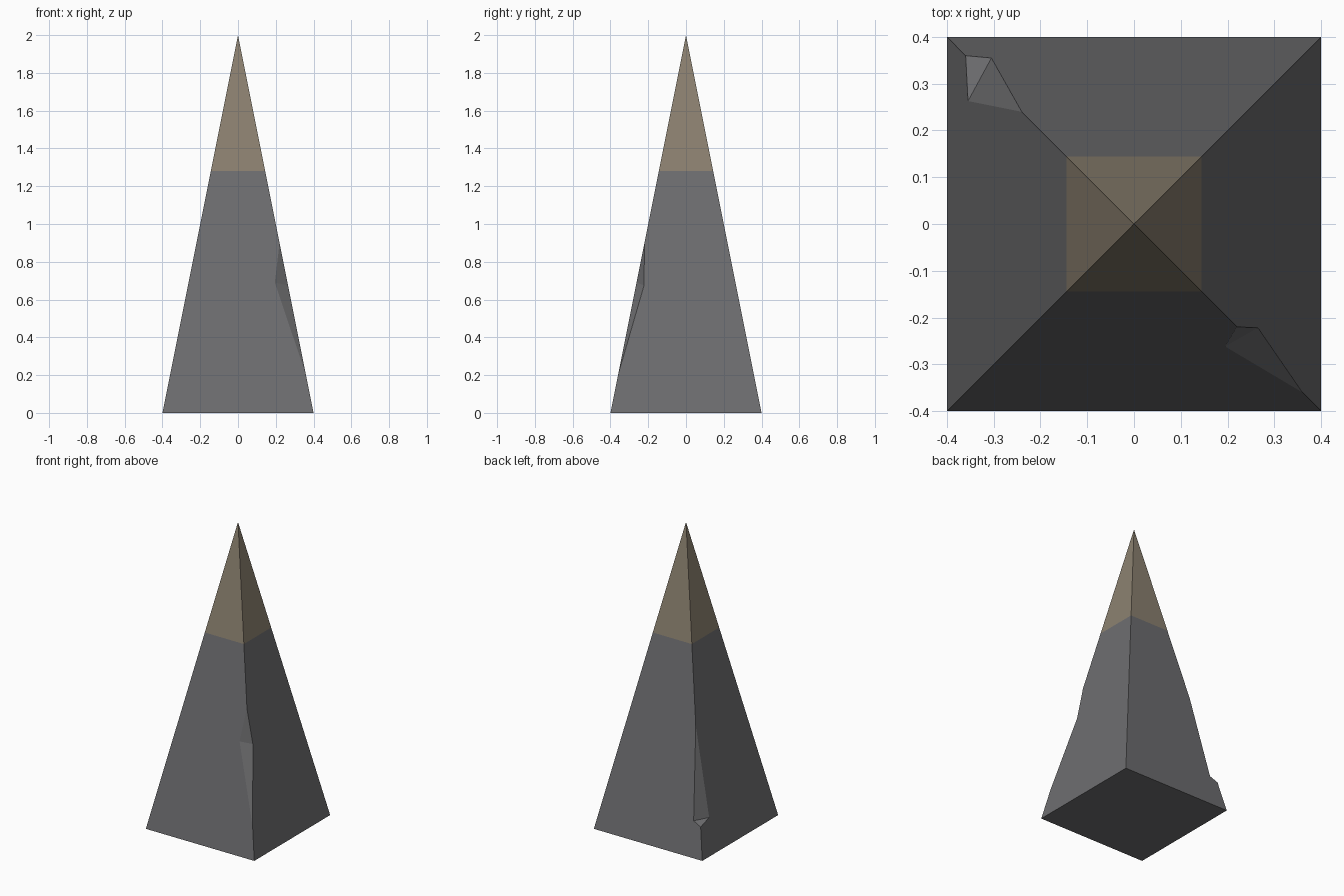
import bpy, bmesh

if "Cube" in bpy.data.objects:
    bpy.data.objects.remove(bpy.data.objects["Cube"])

def material(name, rgb):
    m = bpy.data.materials.new(name)
    m.diffuse_color = (*rgb, 1)
    m.use_nodes = True
    m.node_tree.nodes["Principled BSDF"].inputs["Base Color"].default_value = m.diffuse_color
    return m

stone = material("dark grey stone", (0.155, 0.155, 0.162))
cap = material("tan capstone", (0.26, 0.218, 0.16))

def build(name, points, faces, mat):
    bm = bmesh.new()
    v = {k: bm.verts.new(p) for k, p in points.items()}
    for f in faces:
        bm.faces.new([v[k] for k in f.split()])
    bmesh.ops.recalc_face_normals(bm, faces=bm.faces)
    mesh = bpy.data.meshes.new(name)
    bm.to_mesh(mesh)
    bm.free()
    mesh.materials.append(mat)
    ob = bpy.data.objects.new(name, mesh)
    bpy.context.collection.objects.link(ob)
    return ob

# Every point lies on a slope running from half width 0.4 to the apex at z = 2
def on_slope(x, y):
    return (x, y, 2 - 5 * max(abs(x), abs(y)))

JOIN = 0.144  # half width where the capstone starts
corners = {"fl": (-1, -1), "fr": (1, -1), "br": (1, 1), "bl": (-1, 1)}

# Obelisk body with two chipped edges
pts = {}
for k, (sx, sy) in corners.items():
    pts[k] = on_slope(sx * 0.4, sy * 0.4)
    pts[k + "_top"] = on_slope(sx * JOIN, sy * JOIN)
chips = {
    "a_low": (0.36, -0.36), "a_front": (0.195, -0.262),
    "a_right": (0.265, -0.222), "a_high": (0.22, -0.22),
    "b_low": (-0.36, 0.36), "b_left": (-0.355, 0.263),
    "b_back": (-0.305, 0.355), "b_high": (-0.24, 0.24),
}
pts.update({k: on_slope(*p) for k, p in chips.items()})
build("obelisk_body", pts, [
    "fl bl br fr",
    "fl fr a_low a_front a_high fr_top fl_top",    # front
    "fr br br_top fr_top a_high a_right a_low",    # right
    "br bl b_low b_back b_high bl_top br_top",     # back
    "bl fl fl_top bl_top b_high b_left b_low",     # left
    "a_low a_right a_front", "a_front a_right a_high",
    "b_low b_left b_back", "b_back b_left b_high",
], stone)

# Pointed capstone
tip = {k: on_slope(sx * JOIN, sy * JOIN) for k, (sx, sy) in corners.items()}
tip["apex"] = (0, 0, 2)
build("capstone", tip, ["fl fr apex", "fr br apex", "br bl apex", "bl fl apex"], cap)
